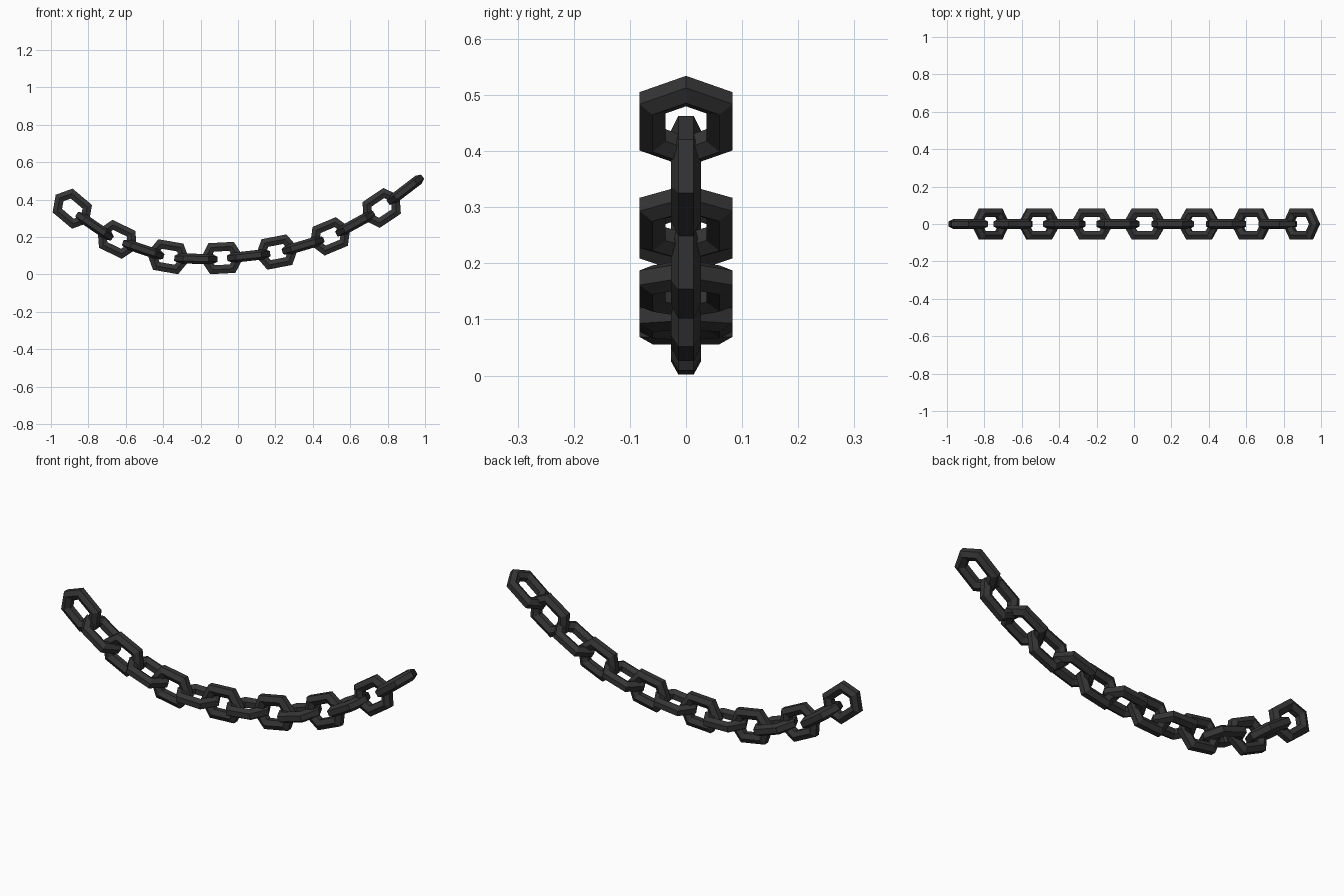
import bpy, bmesh
from math import cos, sin, pi, atan2
from mathutils import Matrix

if "Cube" in bpy.data.objects:
    bpy.data.objects.remove(bpy.data.objects["Cube"])

R = 0.0688        # corner radius of the hexagonal link path
WIRE = 0.027      # corner radius of the hexagonal wire
STRETCH = 0.02    # extra half length of each link

# Link centres (x, z) along the hanging curve
centres = [(-0.886, 0.352), (-0.767, 0.258), (-0.646, 0.188), (-0.507, 0.133),
           (-0.373, 0.095), (-0.225, 0.084), (-0.086, 0.088), (0.057, 0.099),
           (0.208, 0.120), (0.348, 0.155), (0.493, 0.204), (0.627, 0.272),
           (0.768, 0.356), (0.895, 0.453)]

# Metal colour
metal = bpy.data.materials.new("dark_metal")
metal.diffuse_color = (0.035, 0.035, 0.035, 1)
metal.use_nodes = True
metal.node_tree.nodes["Principled BSDF"].inputs["Base Color"].default_value = metal.diffuse_color


def link_mesh():
    """Stretched hexagonal ring with hexagonal wire, lying in the XY plane."""
    bm = bmesh.new()
    rings = []
    for i in range(6):
        a = i * pi / 3
        ring = []
        for j in range(6):
            b = (j + 0.5) * pi / 3
            # mitred corner: radial offset widened so the wire stays even
            r = R + WIRE * cos(b) / cos(pi / 6)
            x = r * cos(a)
            x += STRETCH if x > 0 else -STRETCH
            ring.append(bm.verts.new((x, r * sin(a), WIRE * sin(b))))
        rings.append(ring)
    for i in range(6):
        p, q = rings[i], rings[(i + 1) % 6]
        for j in range(6):
            k = (j + 1) % 6
            bm.faces.new((p[j], q[j], q[k], p[k]))
    bmesh.ops.recalc_face_normals(bm, faces=bm.faces)
    me = bpy.data.meshes.new("chain_link")
    bm.to_mesh(me)
    bm.free()
    me.materials.append(metal)
    return me


# Links follow the curve, every other one turned a quarter about its length
mesh = link_mesh()
last = len(centres) - 1
for i, (x, z) in enumerate(centres):
    x0, z0 = centres[max(i - 1, 0)]
    x1, z1 = centres[min(i + 1, last)]
    tilt = atan2(z1 - z0, x1 - x0)
    if i == 0:
        tilt = -0.70
    ob = bpy.data.objects.new(f"chain_link_{i + 1}", mesh)
    ob.matrix_world = (Matrix.Translation((x, 0, z)) @ Matrix.Rotation(-tilt, 4, 'Y')
                       @ Matrix.Rotation(pi / 2 if i % 2 == 0 else 0, 4, 'X'))
    bpy.context.collection.objects.link(ob)
